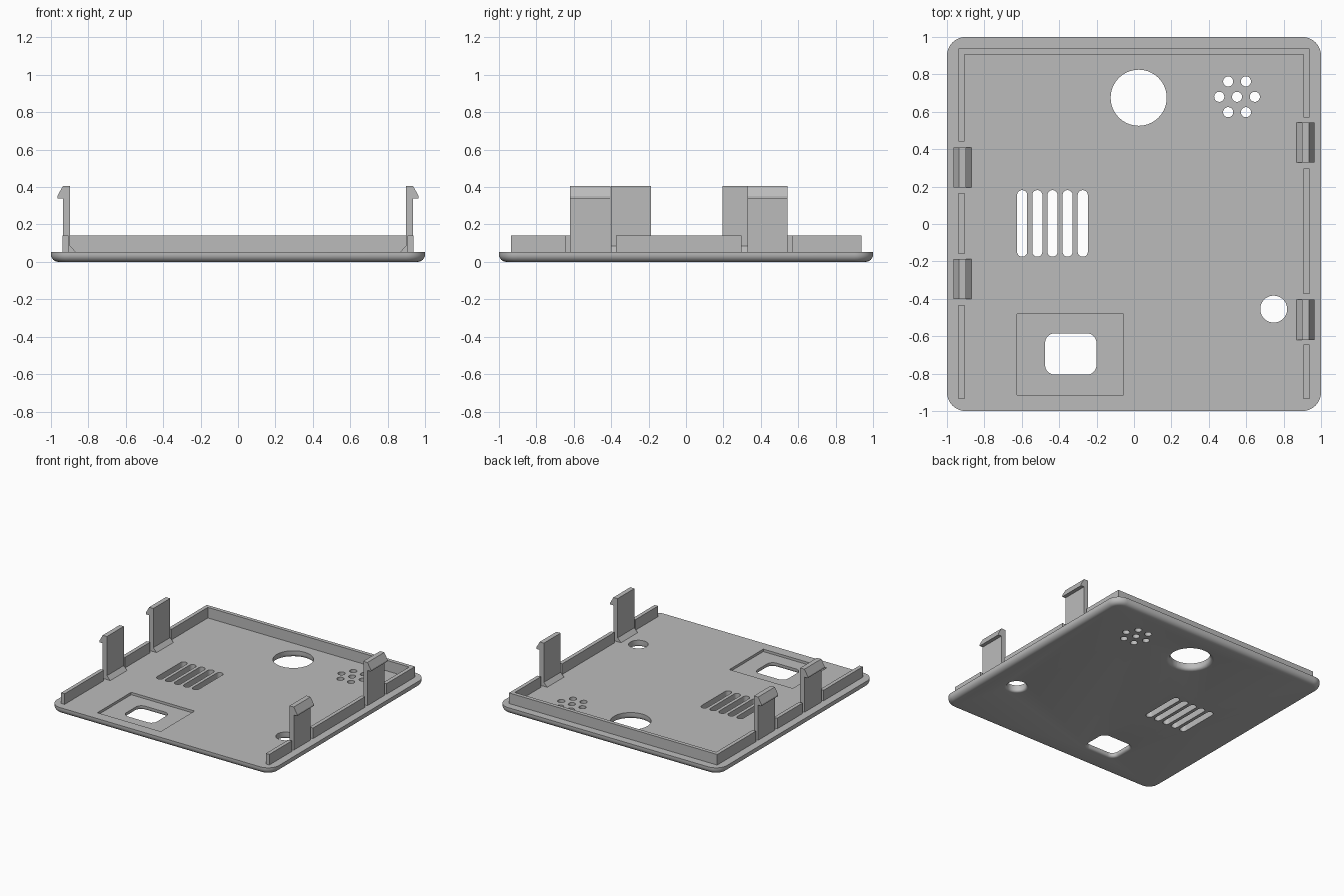
import bpy, bmesh, math
from mathutils import Vector

if "Cube" in bpy.data.objects:
    bpy.data.objects.remove(bpy.data.objects["Cube"], do_unlink=True)

grey = bpy.data.materials.new("grey plastic")
grey.use_nodes = True
colour = (0.5, 0.5, 0.5, 1)
grey.diffuse_color = colour
grey.node_tree.nodes["Principled BSDF"].inputs["Base Color"].default_value = colour

TOP = 0.054      # upper face of the plate
RIM = 0.14       # upper edge of the rim


def finish(name, bm):
    bmesh.ops.recalc_face_normals(bm, faces=bm.faces)
    mesh = bpy.data.meshes.new(name)
    bm.to_mesh(mesh)
    bm.free()
    mesh.materials.append(grey)
    obj = bpy.data.objects.new(name, mesh)
    bpy.context.collection.objects.link(obj)
    return obj


def activate(obj):
    bpy.ops.object.select_all(action='DESELECT')
    obj.select_set(True)
    bpy.context.view_layer.objects.active = obj


def loft(bm, rings):
    """Closed solid through a stack of point rings."""
    loops = [[bm.verts.new(p) for p in ring] for ring in rings]
    bm.faces.new(loops[0])
    bm.faces.new(loops[-1])
    for a, b in zip(loops, loops[1:]):
        for i in range(len(a)):
            j = (i + 1) % len(a)
            bm.faces.new((a[i], a[j], b[j], b[i]))


def rounded(cx, cy, hx, hy, r, z, steps=10):
    """Rounded rectangle ring; half sizes hx, hy and corner radius r."""
    pts = []
    for k, (sx, sy) in enumerate(((1, 1), (-1, 1), (-1, -1), (1, -1))):
        for i in range(steps + 1):
            a = math.pi / 2 * (k + i / steps)
            pts.append(Vector((cx + sx * (hx - r) + r * math.cos(a),
                               cy + sy * (hy - r) + r * math.sin(a), z)))
    return pts


def opening(bm, cx, cy, hx, hy, r, flare=0.0):
    """Through cutter, rounded outwards at the underside by flare."""
    rings = [rounded(cx, cy, hx + flare, hy + flare, r + flare, -0.02)]
    if flare:
        for i in range(6):
            a = math.pi / 2 * i / 5
            d = flare * (1 - math.sin(a))
            rings.append(rounded(cx, cy, hx + d, hy + d, r + d,
                                 flare * (1 - math.cos(a))))
    rings.append(rounded(cx, cy, hx, hy, r, TOP + 0.05))
    loft(bm, rings)


def cut(obj, cutter):
    cutter.hide_render = True
    mod = obj.modifiers.new("cut", 'BOOLEAN')
    mod.operation = 'DIFFERENCE'
    mod.solver = 'EXACT'
    mod.object = cutter
    activate(obj)
    bpy.ops.object.modifier_apply(modifier=mod.name)
    bpy.data.objects.remove(cutter, do_unlink=True)


def prism(name, pts, direction):
    bm = bmesh.new()
    loft(bm, [[Vector(p) for p in pts], [Vector(p) + Vector(direction) for p in pts]])
    return finish(name, bm)


# Plate with a rounded lower edge
bm = bmesh.new()
fillet = 0.04
rings = []
for i in range(7):
    a = math.pi / 2 * i / 6
    d = fillet * (1 - math.sin(a))
    rings.append(rounded(0, 0, 1 - d, 1 - d, 0.1 - d, fillet * (1 - math.cos(a))))
rings.append(rounded(0, 0, 1, 1, 0.1, TOP))
loft(bm, rings)
plate = finish("plate", bm)

# Shallow recess around the window
bm = bmesh.new()
loft(bm, [[(x, y, z) for x, y in ((-0.625, -0.915), (-0.055, -0.915),
                                  (-0.055, -0.48), (-0.625, -0.48))]
          for z in (TOP - 0.02, TOP + 0.1)])
cut(plate, finish("recess_cutter", bm))

# Lens hole, button hole, window, vent slots and speaker holes
bm = bmesh.new()
opening(bm, 0.025, 0.675, 0.15, 0.15, 0.1499, 0.027)
opening(bm, 0.747, -0.455, 0.072, 0.072, 0.0719, 0.018)
opening(bm, -0.338, -0.695, 0.137, 0.11, 0.05, 0.02)
for i in range(5):
    opening(bm, -0.598 + 0.081 * i, 0.003, 0.027, 0.178, 0.0269)
opening(bm, 0.551, 0.68, 0.027, 0.027, 0.0269)
for i in range(6):
    a = math.pi / 3 * i
    opening(bm, 0.551 + 0.095 * math.cos(a), 0.68 + 0.095 * math.sin(a),
            0.027, 0.027, 0.0269)
cut(plate, finish("opening_cutter", bm))
activate(plate)
bpy.ops.object.shade_smooth_by_angle(angle=math.radians(30))

# Rim: a U round the back, then straight pieces between the clips
IN, OUT = 0.906, 0.937
base = TOP - 0.004
rim_up = (0, 0, RIM - base)
prism("back_rim", [(x, y, base) for x, y in (
    (-OUT, 0.44), (-OUT, OUT), (OUT, OUT), (OUT, 0.57),
    (IN, 0.57), (IN, IN), (-IN, IN), (-IN, 0.44))], rim_up)
for name, side, y0, y1 in (("left_middle_rim", 1, -0.375, 0.297),
                           ("left_front_rim", 1, -0.935, -0.645),
                           ("right_middle_rim", -1, -0.16, 0.165),
                           ("right_front_rim", -1, -0.935, -0.432)):
    prism(name, [(side * x, y, base) for x, y in (
        (IN, y0), (OUT, y0), (OUT, y1), (IN, y1))], rim_up)

# Snap clips with a sloped foot inside and a hook outside
clip = ((0.868, base), (0.868, TOP), (0.898, 0.086), (0.898, 0.405), (0.936, 0.405),
        (0.966, 0.352), (0.966, 0.34), (0.936, 0.34), (0.936, base))
for name, side, y in (("left_back_clip", 1, 0.328), ("left_front_clip", 1, -0.62),
                      ("right_back_clip", -1, 0.194), ("right_front_clip", -1, -0.402)):
    prism(name, [(side * x, y, z) for x, z in clip], (0, 0.216, 0))
